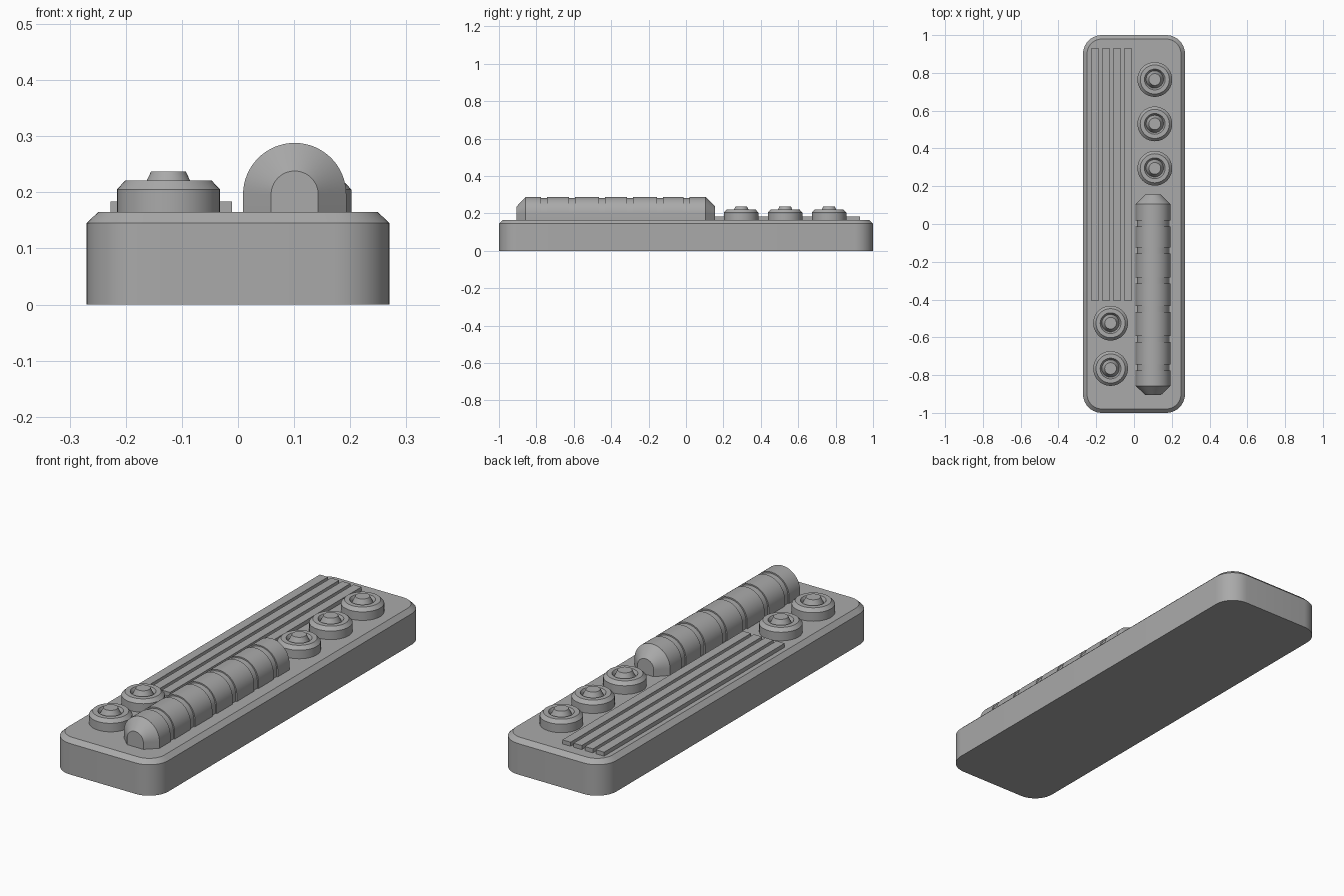
import bpy, bmesh, math

cube = bpy.data.objects.get("Cube")
if cube:
    bpy.data.objects.remove(cube, do_unlink=True)

grey = bpy.data.materials.new("plain grey")
grey.use_nodes = True
COLOUR = (0.4, 0.4, 0.4, 1)
grey.diffuse_color = COLOUR
grey.node_tree.nodes["Principled BSDF"].inputs["Base Color"].default_value = COLOUR

DECK = 0.165


def loft(name, rings):
    """Skin a list of equal-length point rings and close both ends."""
    bm = bmesh.new()
    loops = [[bm.verts.new(p) for p in ring] for ring in rings]
    n = len(loops[0])
    for a, b in zip(loops, loops[1:]):
        for i in range(n):
            j = (i + 1) % n
            bm.faces.new((a[i], a[j], b[j], b[i]))
    bm.faces.new(loops[0])
    bm.faces.new(loops[-1])
    bmesh.ops.recalc_face_normals(bm, faces=bm.faces[:])
    mesh = bpy.data.meshes.new(name)
    bm.to_mesh(mesh)
    bm.free()
    mesh.materials.append(grey)
    obj = bpy.data.objects.new(name, mesh)
    bpy.context.collection.objects.link(obj)
    bpy.ops.object.select_all(action="DESELECT")
    obj.select_set(True)
    bpy.context.view_layer.objects.active = obj
    bpy.ops.object.shade_smooth_by_angle(angle=math.radians(30))
    return obj


def rounded_rect(hx, hy, radius, inset, z, steps=10):
    """Ring of a rounded rectangle pulled in by the inset."""
    pts = []
    for k, (sx, sy) in enumerate(((1, 1), (-1, 1), (-1, -1), (1, -1))):
        for i in range(steps + 1):
            a = math.pi / 2 * (k + i / steps)
            pts.append((sx * (hx - radius) + (radius - inset) * math.cos(a),
                        sy * (hy - radius) + (radius - inset) * math.sin(a), z))
    return pts


def circle(x, y, radius, z, steps=40):
    return [(x + radius * math.cos(math.tau * i / steps),
             y + radius * math.sin(math.tau * i / steps), z) for i in range(steps)]


def arch(x, y, radius, spring=0.196, steps=32):
    """Half circle standing on short upright sides."""
    pts = [(x + radius * math.cos(math.pi * i / steps), y,
            spring + radius * math.sin(math.pi * i / steps)) for i in range(steps + 1)]
    return [(x + radius, y, DECK)] + pts + [(x - radius, y, DECK)]


# Base slab with rounded corners and a chamfered top edge
loft("base", [rounded_rect(0.27, 1, 0.1, inset, z)
              for inset, z in ((0, 0), (0, 0.145), (0.021, DECK))])

# Long raised strips
for i in range(4):
    x0 = -0.227 + i * 0.058
    x1 = x0 + 0.042
    loft(f"strip_{i + 1}", [[(x0, -0.405, z), (x1, -0.405, z), (x1, 0.93, z), (x0, 0.93, z)]
                            for z in (DECK, 0.184)])

# Round buttons with a dished top and a central stud
BUTTON = ((0.092, DECK), (0.092, 0.205), (0.077, 0.221), (0.055, 0.221),
          (0.046, 0.205), (0.031, 0.237))
SPOTS = [(0.11, y) for y in (0.765, 0.53, 0.295)] + [(-0.124, y) for y in (-0.525, -0.765)]
for i, (x, y) in enumerate(SPOTS):
    loft(f"button_{i + 1}", [circle(x, y, r, z) for r, z in BUTTON])

# Arched grip with tapered ends and shallow grooves
R, GROOVE, HALF = 0.092, 0.086, 0.016
stations = [(-0.905, 0.042), (-0.857, R)]
for y in (-0.76, -0.61, -0.45, -0.3, -0.14, 0.003):
    stations += [(y - HALF, R), (y - HALF, GROOVE), (y + HALF, GROOVE), (y + HALF, R)]
stations += [(0.105, R), (0.155, 0.042)]
loft("grip", [arch(0.101, y, r) for y, r in stations])
